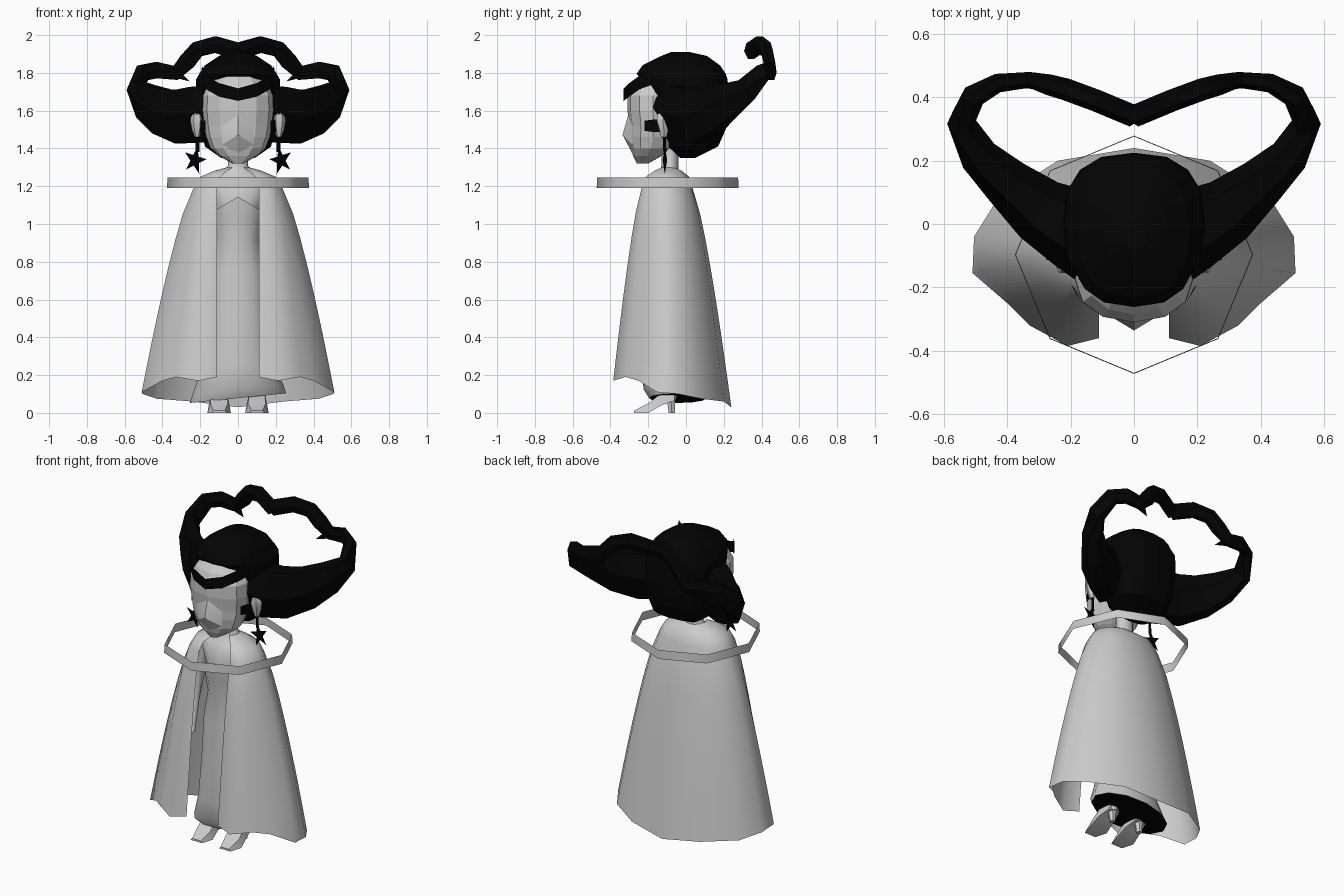
import bpy, bmesh, math
from mathutils import Vector

if "Cube" in bpy.data.objects:
    bpy.data.objects.remove(bpy.data.objects["Cube"])


def material(name, v):
    m = bpy.data.materials.new(name)
    m.diffuse_color = (v, v, v, 1)
    m.use_nodes = True
    m.node_tree.nodes["Principled BSDF"].inputs["Base Color"].default_value = m.diffuse_color
    return m


GREY = material("pale grey", 0.6)
BLACK = material("black", 0.001)


def build(name, verts, faces, mats, smooth=0, mirror=False):
    me = bpy.data.meshes.new(name)
    me.from_pydata([tuple(v) for v in verts], [], faces)
    bm = bmesh.new()
    bm.from_mesh(me)
    bmesh.ops.recalc_face_normals(bm, faces=bm.faces)
    bm.to_mesh(me)
    bm.free()
    for m in mats:
        me.materials.append(m)
    ob = bpy.data.objects.new(name, me)
    bpy.context.collection.objects.link(ob)
    if mirror:
        ob.modifiers.new("mirror", "MIRROR")
    if smooth:
        bpy.ops.object.select_all(action="DESELECT")
        ob.select_set(True)
        bpy.context.view_layer.objects.active = ob
        bpy.ops.object.shade_smooth_by_angle(angle=math.radians(smooth))
    return ob


def skin(name, rings, mats, closed=True, caps=True, **kw):
    """Bridge consecutive rings of equal length."""
    n = len(rings[0])
    faces = [(i * n + j, i * n + (j + 1) % n, (i + 1) * n + (j + 1) % n, (i + 1) * n + j)
             for i in range(len(rings) - 1) for j in range(n if closed else n - 1)]
    if caps:
        faces += [tuple(range(n)), tuple((len(rings) - 1) * n + j for j in range(n))]
    return build(name, [v for r in rings for v in r], faces, mats, **kw)


def oval(z, hx, yf, yb, n=12, power=2.0, cx=0):
    """Horizontal rounded ring between front yf and back yb."""
    pts = []
    for k in range(n):
        a = 2 * math.pi * k / n
        c, s = math.cos(a), math.sin(a)
        sx, sy = (math.copysign(abs(v) ** (2 / power), v) for v in (c, s))
        pts.append((cx + hx * sx, (yf + yb) / 2 + (yb - yf) / 2 * sy, z))
    return pts


def stack(name, rows, mats, n=12, power=2.0, cx=0, **kw):
    return skin(name, [oval(*r, n=n, power=power, cx=cx) for r in rows], mats, **kw)


def tube(name, path, mats, n=6, **kw):
    """Sweep an oval along points given as x, y, z, half width, half height."""
    P = [Vector(p[:3]) for p in path]
    rings = []
    for i, p in enumerate(path):
        t = (P[min(i + 1, len(P) - 1)] - P[max(i - 1, 0)]).normalized()
        side = t.cross(Vector((0, 0, 1))).normalized()
        up = side.cross(t)
        rings.append([P[i] + side * p[3] * math.cos(2 * math.pi * k / n)
                      + up * p[4] * math.sin(2 * math.pi * k / n) for k in range(n)])
    return skin(name, rings, mats, **kw)


# Head and face
stack("face", [(1.32, .03, -.26, -.2), (1.36, .1, -.28, -.13), (1.40, .145, -.292, -.08),
               (1.46, .168, -.3, -.05), (1.52, .18, -.3, -.04), (1.60, .187, -.31, -.04),
               (1.68, .185, -.31, -.04), (1.74, .155, -.285, -.04), (1.80, .11, -.235, -.04)],
      [GREY], power=2.15)
# Wedge of nose and mouth
build("nose", [(0, -.336, 1.472), (.085, -.283, 1.42), (-.085, -.283, 1.42), (0, -.305, 1.58),
               (0, -.285, 1.375), (.085, -.285, 1.52), (-.085, -.285, 1.52)],
      [(0, 1, 5), (0, 5, 3), (0, 3, 6), (0, 6, 2), (0, 2, 4), (0, 4, 1)], [GREY], smooth=25)
for s in (-1, 1):
    stack("ear", [(1.46, .012, -.135, -.1), (1.50, .028, -.145, -.09), (1.55, .036, -.16, -.085),
                  (1.58, .03, -.155, -.085), (1.595, .01, -.135, -.1)], [GREY], n=6, cx=s * .217, smooth=40)

# Hair cap
stack("hair_cap", [(1.35, .09, -.03, .05), (1.41, .175, -.1, .17), (1.50, .195, -.13, .21),
                   (1.58, .21, -.165, .22), (1.64, .22, -.2, .225), (1.70, .225, -.22, .225),
                   (1.765, .222, -.235, .22), (1.795, .205, -.262, .21), (1.84, .175, -.23, .18),
                   (1.89, .1, -.13, .11), (1.91, .04, -.08, .02)],
      [BLACK], n=16, power=2.5)

# Looping hair lobes, joined behind the head in a heart
tube("hair_loop", [(.08, -.07, 1.64, .15, .12), (.19, -.015, 1.58, .13, .175), (.30, .045, 1.57, .105, .165),
                   (.40, .13, 1.595, .08, .14), (.49, .215, 1.65, .062, .11), (.545, .32, 1.71, .045, .075),
                   (.505, .405, 1.80, .038, .052), (.43, .445, 1.815, .03, .05), (.33, .455, 1.80, .025, .045),
                   (.27, .44, 1.86, .033, .05), (.215, .425, 1.925, .035, .048), (.12, .39, 1.95, .035, .05),
                   (0, .34, 1.915, .035, .05)],
     [BLACK], caps=False, mirror=True)
# Pointed tips where the curls meet
build("hair_tips", [(.36, .43, 1.78), (.29, .43, 1.79), (.32, .47, 1.82), (.255, .42, 1.755)],
      [(0, 1, 2), (0, 1, 3), (1, 2, 3), (2, 0, 3)], [BLACK], mirror=True)

# Tiara band with upswept tips, and side straps
skin("tiara", [[(x, y, z - h), (x, y, z + h)] for x, y, z, h in
               [(0, -.33, 1.685, .033), (.1, -.3, 1.71, .036), (.17, -.245, 1.75, .036), (.205, -.18, 1.77, .033)]],
     [BLACK], closed=False, caps=False, mirror=True)
build("tiara_tip", [(.17, -.24, 1.76), (.2, -.19, 1.77), (.19, -.2, 1.84)], [(0, 1, 2)], [BLACK], mirror=True)
skin("side_strap", [[(x, y, 1.52 - h), (x, y, 1.52 + h)] for x, y, h in
                    [(.172, -.22, .027), (.193, -.18, .032), (.205, -.11, .036)]],
     [BLACK], closed=False, caps=False, mirror=True)

# Star earrings on thin drops
star = []
for k in range(10):
    r, a = (.078, .03)[k % 2], math.pi / 2 + .25 + k * math.pi / 5
    star.append((.228 + r * .8 * math.cos(a), -.112, 1.338 + r * math.sin(a)))
build("star_earring", star + [(.228, -.124, 1.338), (.228, -.1, 1.338)],
      [(k, (k + 1) % 10, c) for k in range(10) for c in (10, 11)], [BLACK], mirror=True)
stack("earring_drop", [(1.38, .01, -.12, -.104), (1.47, .01, -.124, -.106)], [BLACK], n=4, cx=.215, mirror=True)

# Neck, shoulders and chest
stack("neck_and_chest", [(.95, .1, -.2, -.03), (1.1, .125, -.215, -.01), (1.19, .17, -.2, -.01),
                         (1.24, .17, -.17, -.02), (1.275, .08, -.14, -.04), (1.31, .052, -.13, -.04),
                         (1.42, .052, -.13, -.04)], [GREY], smooth=50)


# Gown with a pointed neckline, a hem tilted to one side and a dark underside
def tilt(ring):
    return [(x, y, z + .1 * x) for x, y, z in ring]


hem_ring = tilt(oval(.078, .255, -.195, .11))
gown = [hem_ring, tilt(oval(.125, .24, -.225, .1))]
gown += [oval(*r) for r in [(.25, .19, -.235, .06), (.5, .165, -.225, .03),
                            (.75, .15, -.215, .01), (.92, .115, -.21, -.01), (1.02, .13, -.225, -.005)]]
gown.append([(x, y, z + max(0, .07 - .6 * abs(x)) * (y < -.1)) for x, y, z in oval(1.075, .135, -.235, 0)])
skin("gown", gown, [GREY], caps=False, smooth=50)
build("gown_underside", hem_ring + [(0, -.05, .085)], [(k, (k + 1) % 12, 12) for k in range(12)], [BLACK])

# Slim arms hanging inside the cape
tube("arm", [(.15, -.1, 1.2, .03, .03), (.2, -.09, 1.0, .028, .028), (.225, -.11, .8, .024, .024),
             (.22, -.15, .62, .02, .02)], [GREY], smooth=60, mirror=True)

# Open-fronted cape with a scalloped hem
hem = [(.11, -.36, .19), (.21, -.385, .17), (.33, -.32, .19), (.40, -.25, .17), (.51, -.155, .11),
       (.505, -.04, .10), (.43, .08, .075), (.24, .2, .06), (0, .24, .03)]
top = [(.11, -.235), (.155, -.235), (.2, -.205), (.22, -.165), (.235, -.12),
       (.23, -.07), (.19, -.01), (.11, .03), (0, .035)]
rows = []
for i in range(9):
    t = i / 8
    f = t ** .76
    rows.append([(a[0] + (h[0] - a[0]) * f, a[1] + (h[1] - a[1]) * f, 1.19 + (h[2] - 1.19) * t)
                 for a, h in zip(top, hem)])
for z, k in ((1.25, .85), (1.283, .52), (1.298, .28)):
    rows.insert(0, [(a[0] * k, -.09 + (a[1] + .09) * k, z) for a in top])
skin("cape", rows, [GREY], closed=False, caps=False, smooth=50, mirror=True)

# Floating eight-sided band
skin("collar_band", [[(r * math.cos(k * math.pi / 4), -.097 + r * math.sin(k * math.pi / 4), z)
                      for k in range(8)] for z, r in ((1.19, .376), (1.245, .373))],
     [GREY], caps=False, smooth=60)

# Legs and heeled shoes
for s in (-1, 1):
    stack("leg", [(.07, .035, -.12, -.05), (.14, .036, -.115, -.045), (.5, .05, -.14, -.04)],
          [GREY], n=8, cx=s * .095, smooth=50)
    prof = [(-.275, 0, .04), (-.2, .0, .062), (-.13, .04, .055), (-.06, .065, .038)]
    skin("shoe", [[(s * .1 - w, y, z), (s * .1 + w, y, z), (s * .1 + w * .75, y, z + h), (s * .1 - w * .75, y, z + h)]
                  for (y, z, w), h in zip(prof, (.012, .05, .065, .06))], [GREY], smooth=50)
    stack("heel", [(0, .015, -.095, -.055), (.08, .027, -.105, -.055)], [GREY], n=6, cx=s * .1)
